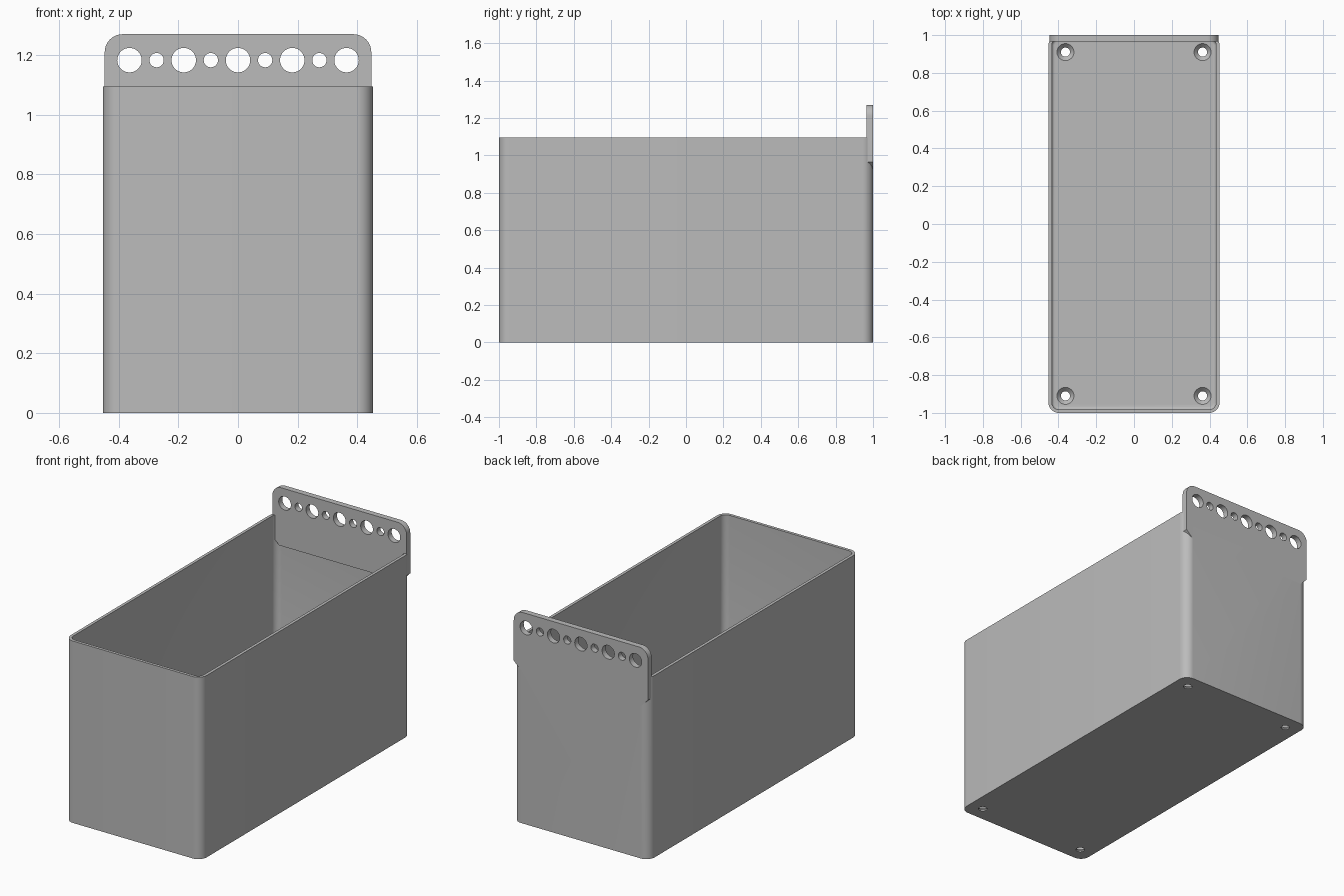
import bpy
import bmesh
from math import cos, sin, pi

old = bpy.data.objects.get("Cube")
if old:
    bpy.data.objects.remove(old, do_unlink=True)

grey = bpy.data.materials.new("plain grey")
grey.use_nodes = True
COLOUR = (0.5, 0.5, 0.5, 1)
grey.diffuse_color = COLOUR
grey.node_tree.nodes["Principled BSDF"].inputs["Base Color"].default_value = COLOUR


def arc(cx, cy, r, start, steps=10):
    """Quarter turn, anticlockwise from the start angle."""
    return [(cx + r * cos(start + pi / 2 * i / steps),
             cy + r * sin(start + pi / 2 * i / steps)) for i in range(steps + 1)]


def rounded_rect(hx, hy, r):
    return (arc(hx - r, hy - r, r, 0) + arc(r - hx, hy - r, r, pi / 2)
            + arc(r - hx, r - hy, r, pi) + arc(hx - r, r - hy, r, pi * 1.5))


def circle(x, y, r, n=40):
    return [(x + r * cos(2 * pi * i / n), y + r * sin(2 * pi * i / n)) for i in range(n)]


def loft(name, rings):
    """Closed solid through rings of 3D points with equal counts."""
    bm = bmesh.new()
    loops = [[bm.verts.new(p) for p in ring] for ring in rings]
    for a, b in zip(loops, loops[1:]):
        for i in range(len(a)):
            j = (i + 1) % len(a)
            bm.faces.new((a[i], a[j], b[j], b[i]))
    bm.faces.new(loops[0])
    bm.faces.new(loops[-1])
    bmesh.ops.recalc_face_normals(bm, faces=bm.faces)
    mesh = bpy.data.meshes.new(name)
    bm.to_mesh(mesh)
    bm.free()
    mesh.materials.append(grey)
    ob = bpy.data.objects.new(name, mesh)
    bpy.context.collection.objects.link(ob)
    return ob


def flat(points, z):
    return [(x, y, z) for x, y in points]


def upright(points, y):
    return [(x, y, z) for x, z in points]


def combine(target, tool, operation):
    """Apply a boolean and discard the tool."""
    tool.hide_render = True
    mod = target.modifiers.new("join", "BOOLEAN")
    mod.operation = operation
    mod.solver = "EXACT"
    mod.object = tool
    bpy.context.view_layer.objects.active = target
    bpy.ops.object.modifier_apply(modifier=mod.name)
    bpy.data.objects.remove(tool, do_unlink=True)


# Open bin body with rounded upright corners
HX, TOP, WALL, FLOOR, R = 0.453, 1.095, 0.018, 0.03, 0.055
bin_body = loft("storage_bin", [flat(rounded_rect(HX, 1, R), z) for z in (0, TOP)])

# Hollow with a small fillet around the floor
fillet = 0.015
rings = []
for i in range(5):
    a = pi / 2 * i / 4
    inset = WALL + fillet * (1 - sin(a))
    rings.append(flat(rounded_rect(HX - inset, 1 - inset, R - inset),
                      FLOOR + fillet * (1 - cos(a))))
rings.append(flat(rounded_rect(HX - WALL, 1 - WALL, R - WALL), TOP + 0.1))
combine(bin_body, loft("cavity_cutter", rings), "DIFFERENCE")

# Hanging panel: rounded top corners, chamfered lower corners
PX, PT, PB, PR = 0.447, 1.27, 0.92, 0.06
outline = (arc(PX - PR, PT - PR, PR, 0) + arc(PR - PX, PT - PR, PR, pi / 2)
           + [(-PX, PB + 0.045), (0.045 - PX, PB), (PX - 0.045, PB), (PX, PB + 0.045)])
panel = loft("hanging_panel", [upright(outline, y) for y in (0.965, 1)])
combine(bin_body, panel, "UNION")

# Alternating large and small holes along the panel
for i in range(-4, 5):
    r = 0.041 if i % 2 == 0 else 0.024
    hole = circle(i * 0.091, 1.183, r)
    combine(bin_body, loft("hole_cutter", [upright(hole, y) for y in (0.9, 1.1)]), "DIFFERENCE")

# Countersunk screw holes in the floor
for x in (-0.363, 0.363):
    for y in (-0.91, 0.91):
        profile = ((0.024, -0.05), (0.024, 0.008), (0.045, FLOOR), (0.045, FLOOR + 0.03))
        cutter = loft("screw_cutter", [flat(circle(x, y, r), z) for r, z in profile])
        combine(bin_body, cutter, "DIFFERENCE")

bpy.ops.object.select_all(action="DESELECT")
bin_body.select_set(True)
bpy.context.view_layer.objects.active = bin_body
bpy.ops.object.shade_smooth_by_angle()
